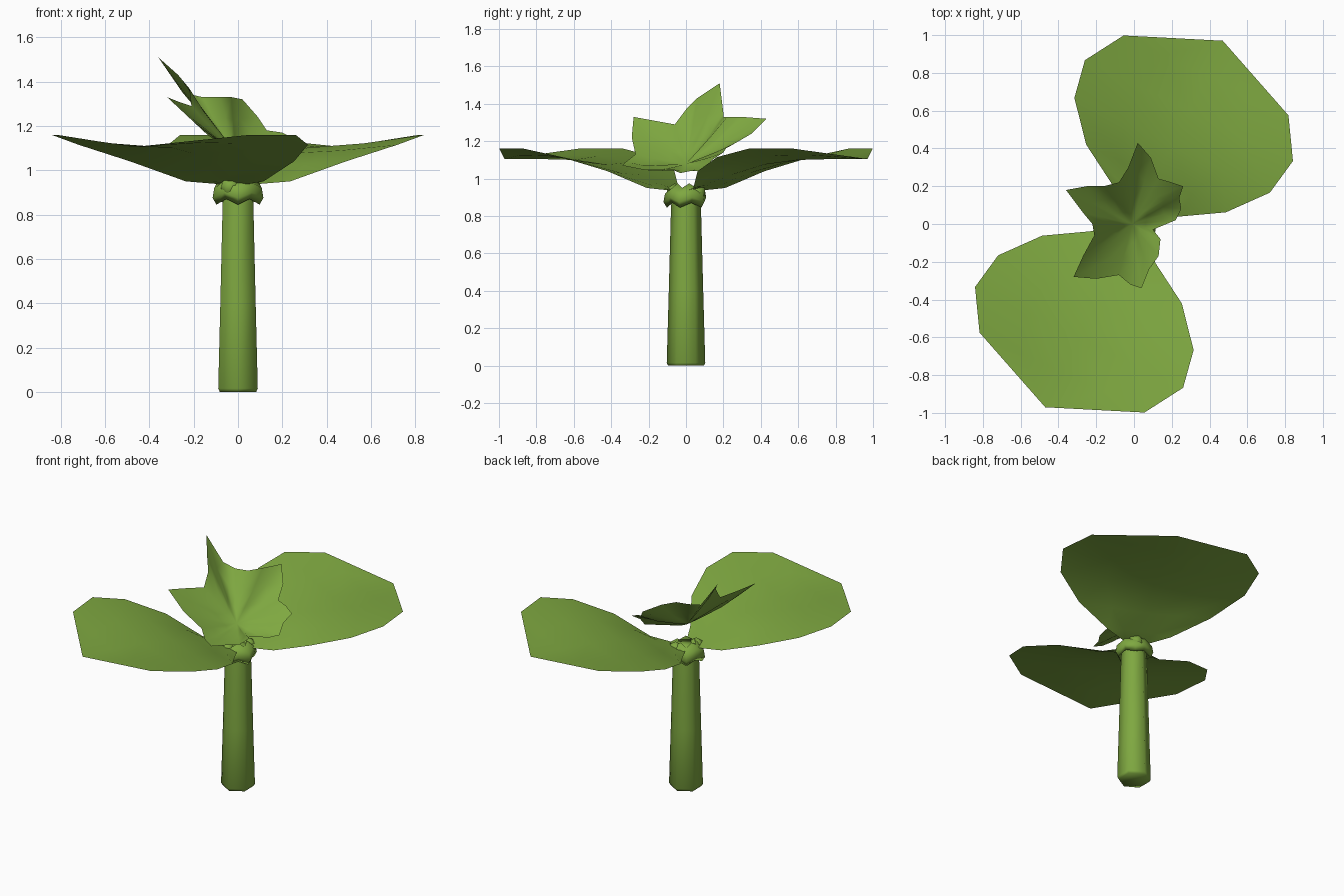
import bpy, bmesh, math
from mathutils import Vector

cube = bpy.data.objects.get("Cube")
if cube:
    bpy.data.objects.remove(cube, do_unlink=True)

green = bpy.data.materials.new("leaf green")
green.use_nodes = True
GREEN = (0.21, 0.39, 0.052, 1)
green.diffuse_color = GREEN
shader = next(n for n in green.node_tree.nodes if n.type == 'BSDF_PRINCIPLED')
shader.inputs["Base Color"].default_value = GREEN
shader.inputs["Roughness"].default_value = 0.8


def make_object(name, bm):
    """Turn a bmesh into a smooth green object."""
    for face in bm.faces:
        face.smooth = True
    mesh = bpy.data.meshes.new(name)
    bm.to_mesh(mesh)
    bm.free()
    mesh.materials.append(green)
    obj = bpy.data.objects.new(name, mesh)
    bpy.context.collection.objects.link(obj)
    return obj


def face_up(bm):
    """Make the upper side of an open sheet its outside."""
    for face in bm.faces:
        face.normal_update()
        if face.normal.z < 0:
            face.normal_flip()


def bridge(bm, low, high):
    """Join two closed rings of equal length."""
    count = len(low)
    for i in range(count):
        j = (i + 1) % count
        bm.faces.new((low[i], low[j], high[j], high[i]))


def lathe(name, profile, sides, jag=0):
    """Stack polygon rings; jag moves alternate corners of each ring down and out."""
    bm = bmesh.new()
    rings = []
    for radius, z in profile:
        ring = []
        for i in range(sides):
            angle = math.tau * i / sides + math.pi / 2
            wave = jag if i % 2 else 0
            r = radius + wave * 0.5
            ring.append(bm.verts.new((r * math.cos(angle), r * math.sin(angle), z - wave)))
        rings.append(ring)
    for low, high in zip(rings, rings[1:]):
        bridge(bm, low, high)
    bm.faces.new(rings[0][::-1])
    bm.faces.new(rings[-1])
    return make_object(name, bm)


# Stem and the ragged collar under the leaves
lathe("stem", [(0.095, 0), (0.103, 0.015), (0.092, 0.4), (0.08, 0.85), (0.07, 0.95)], 6)
lathe("collar", [(0.075, 0.9), (0.09, 0.87), (0.108, 0.9), (0.1, 0.945), (0.055, 0.975)], 10, 0.025)


def broad_leaf(name, side):
    """A cupped leaf, symmetric about its midrib. Rows: along, half width, rib z, edge z."""
    rows = [(0.03, 0.05, 0.93, 0.935), (0.138, 0.195, 0.965, 0.95),
            (0.268, 0.411, 1.02, 1.04), (0.463, 0.575, 1.075, 1.115),
            (0.667, 0.612, 1.1, 1.16), (0.874, 0.485, 1.105, 1.16)]
    along = Vector((-0.436, -0.9, 0)) * side
    across = Vector((0.9, -0.436, 0)) * side
    bm = bmesh.new()
    strips = []
    for u, half, rib, edge in rows:
        strip = []
        for k in (-1, -0.5, 0, 0.5, 1):
            point = along * u + across * half * k
            point.z = rib + (edge - rib) * abs(k) ** 1.5
            strip.append(bm.verts.new(point))
        strips.append(strip)
    for a, b in zip(strips, strips[1:]):
        for i in range(len(a) - 1):
            bm.faces.new((a[i], a[i + 1], b[i + 1], b[i]))
    tip = bm.verts.new(along * 1.078 + Vector((0, 0, 1.105)))
    last = strips[-1]
    for i in range(len(last) - 1):
        bm.faces.new((last[i], last[i + 1], tip))
    face_up(bm)
    return make_object(name, bm)


broad_leaf("front_leaf", 1)
broad_leaf("back_leaf", -1)

# Leaf stalks joining each broad leaf to the collar
for name, side in (("front_stalk", 1), ("back_stalk", -1)):
    bm = bmesh.new()
    bmesh.ops.create_icosphere(bm, subdivisions=1, radius=0.05)
    for v in bm.verts:
        v.co += Vector((-0.035 * side, -0.06 * side, 0.925))
    make_object(name, bm)

# Young crumpled leaf: a pleated star fanned out from its centre
outline = [(0.02, 0.43, 1.32), (0.09, 0.35, 1.24), (0.13, 0.24, 1.18), (0.2, 0.22, 1.17),
           (0.26, 0.2, 1.14), (0.24, 0.14, 1.1), (0.25, 0.08, 1.04), (0.22, 0.02, 1.04),
           (0.1, -0.03, 1.03), (0.14, -0.08, 1.05), (0.13, -0.17, 1.04), (0.08, -0.24, 1.05),
           (0.04, -0.34, 1.07), (-0.02, -0.32, 1.09), (-0.08, -0.27, 1.13), (-0.2, -0.29, 1.22),
           (-0.32, -0.28, 1.33), (-0.27, -0.17, 1.31), (-0.21, -0.06, 1.29), (-0.22, 0, 1.37),
           (-0.27, 0.06, 1.43), (-0.36, 0.18, 1.51), (-0.25, 0.2, 1.35), (-0.16, 0.2, 1.33),
           (-0.08, 0.22, 1.33), (-0.03, 0.3, 1.33)]
centre = Vector((-0.01, 0, 1.08))
bm = bmesh.new()
hub = bm.verts.new(centre)
rings = []
for share, sag in ((0.3, 0.01), (0.65, 0.015), (1, 0)):
    ring = []
    for i, point in enumerate(outline):
        spot = centre.lerp(Vector(point), share)
        spot.z -= sag * (1 if i % 2 else 0.3)
        ring.append(bm.verts.new(spot))
    rings.append(ring)
for i, v in enumerate(rings[0]):
    bm.faces.new((hub, v, rings[0][i - 1]))
for inner, outer in zip(rings, rings[1:]):
    bridge(bm, inner, outer)
face_up(bm)
make_object("young_leaf", bm)
